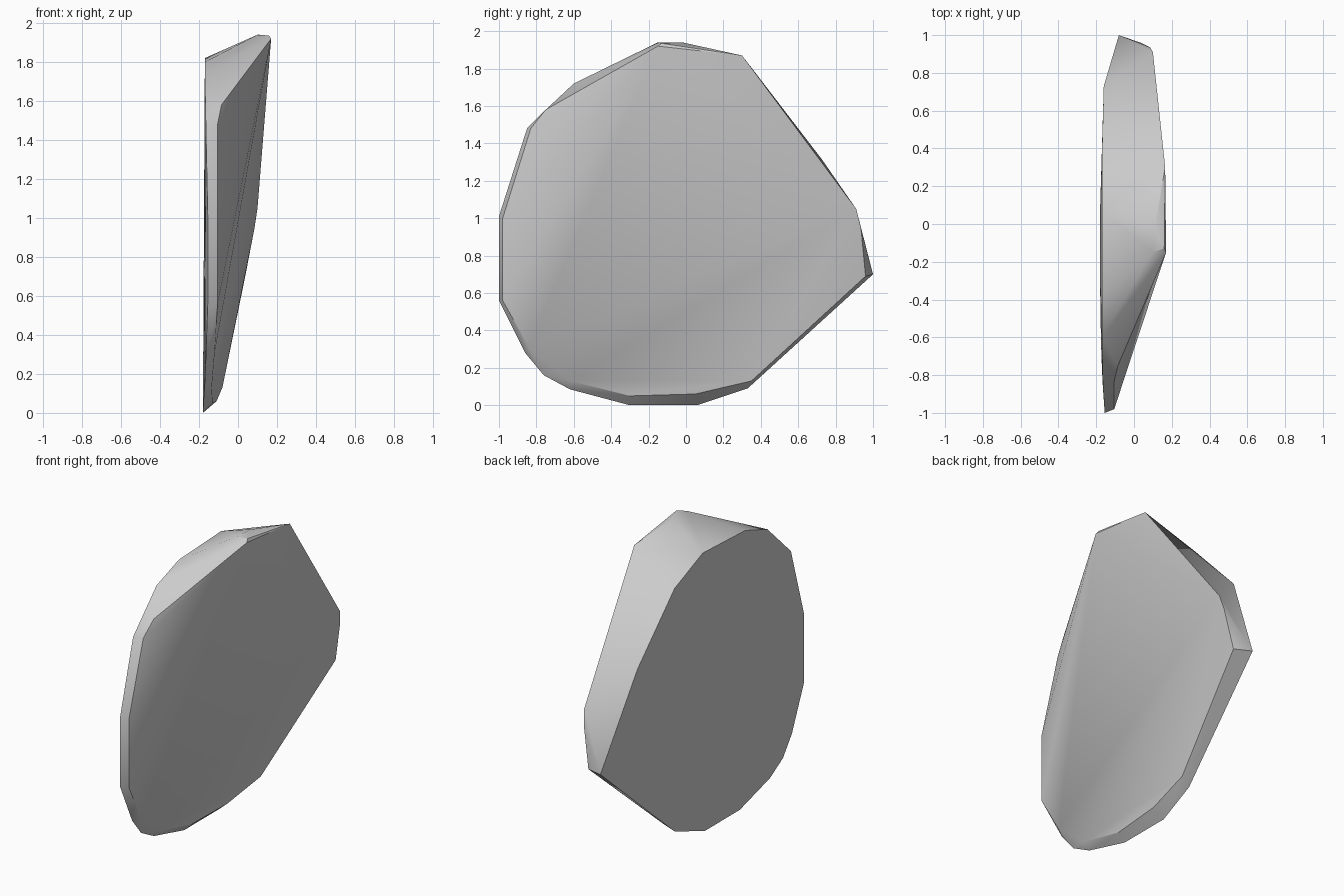
import bpy, bmesh, math

old = bpy.data.objects.get("Cube")
if old:
    bpy.data.objects.remove(old, do_unlink=True)

# Plain grey stone
stone = bpy.data.materials.new("grey_stone")
stone.use_nodes = True
grey = (0.6, 0.6, 0.6, 1)
stone.diffuse_color = grey
stone.node_tree.nodes["Principled BSDF"].inputs["Base Color"].default_value = grey

# Rim of the flat side
flat_rim = [(-.155, -1, 1.01), (-.155, -1, .56), (-.165, -.86, .28), (-.17, -.76, .16),
            (-.175, -.62, .085), (-.18, -.3, 0), (-.18, .06, 0), (-.15, .33, .09),
            (-.08, 1, .7), (-.16, .73, 1.31), (-.17, .36, 1.70), (-.17, .07, 1.82),
            (-.17, -.37, 1.80), (-.17, -.6, 1.72), (-.165, -.85, 1.48)]
# Rim of the sloping side
slope_rim = [(-.085, -.75, 1.58), (-.105, -.83, 1.48), (-.105, -.98, 1), (-.105, -.98, .56),
             (-.12, -.84, .31), (-.135, -.62, .13), (-.13, -.3, .05), (-.11, .05, .06),
             (-.08, .35, .13), (.035, .96, .69), (.085, .935, .95), (.1, .91, 1.05)]
# Blunt crest
crest = [(.17, -.15, 1.92), (.165, .3, 1.87), (.16, -.13, 1.935), (.1, -.15, 1.94),
         (.11, -.02, 1.94)]

# Faceted slab wrapped around the rims and crest
bm = bmesh.new()
for p in flat_rim + slope_rim + crest:
    bm.verts.new(p)
hull = bmesh.ops.convex_hull(bm, input=bm.verts)
loose = {v for v in hull["geom_interior"] + hull["geom_unused"]
         if isinstance(v, bmesh.types.BMVert)}
bmesh.ops.delete(bm, geom=list(loose), context="VERTS")
bmesh.ops.recalc_face_normals(bm, faces=bm.faces)
mesh = bpy.data.meshes.new("stone_slab")
bm.to_mesh(mesh)
bm.free()
mesh.materials.append(stone)
slab = bpy.data.objects.new("stone_slab", mesh)
bpy.context.collection.objects.link(slab)

# Soft facets, sharp rims
bpy.ops.object.select_all(action="DESELECT")
slab.select_set(True)
bpy.context.view_layer.objects.active = slab
bpy.ops.object.shade_smooth_by_angle(angle=math.radians(30))
